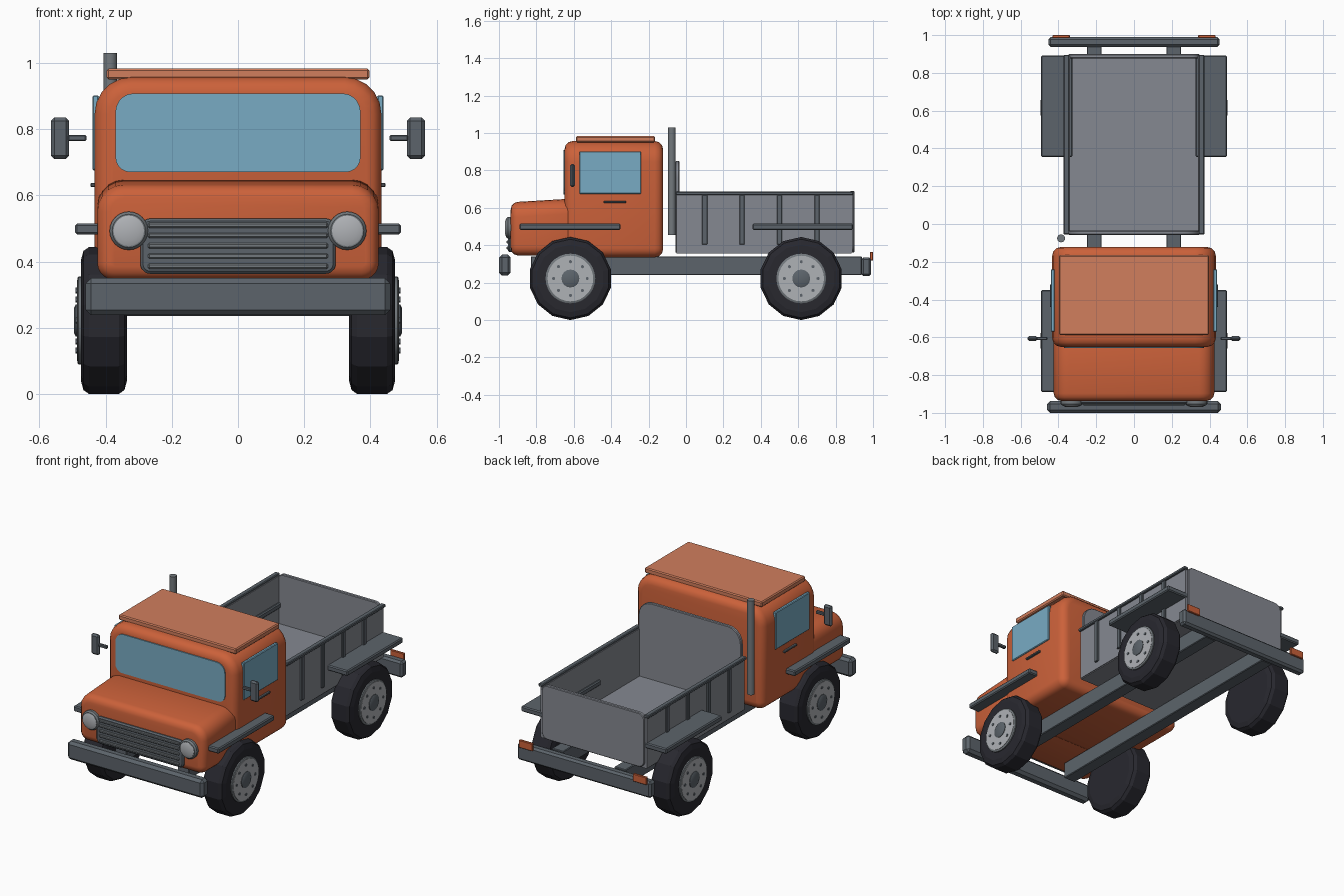
import bpy, bmesh, math
from mathutils import Vector

if "Cube" in bpy.data.objects:
    bpy.data.objects.remove(bpy.data.objects["Cube"], do_unlink=True)


def material(name, r, g, b):
    m = bpy.data.materials.new(name)
    m.use_nodes = True
    m.diffuse_color = (r, g, b, 1)
    m.node_tree.nodes["Principled BSDF"].inputs["Base Color"].default_value = (r, g, b, 1)
    return m


ORANGE = material("orange paint", 0.60, 0.12, 0.042)
ROOF = material("pale orange", 0.64, 0.21, 0.11)
SLATE = material("slate trim", 0.107, 0.127, 0.147)
BED = material("bed grey", 0.235, 0.25, 0.283)
METAL = material("dull metal", 0.17, 0.19, 0.205)
GLASS = material("blue glass", 0.19, 0.41, 0.55)
RUBBER = material("tyre rubber", 0.021, 0.021, 0.028)
RIM = material("light rim", 0.43, 0.445, 0.468)


def finish(bm, name, mat, smooth=True):
    bmesh.ops.recalc_face_normals(bm, faces=bm.faces)
    me = bpy.data.meshes.new(name)
    bm.to_mesh(me)
    bm.free()
    me.materials.append(mat)
    if smooth:
        me.shade_smooth()
        me.set_sharp_from_angle(angle=math.radians(35))
    ob = bpy.data.objects.new(name, me)
    bpy.context.collection.objects.link(ob)
    return ob


def box(name, x, y, z, mat, bevel=0.0, seg=1, axis=None, top=0.0, bottom=0.0):
    """Box between ranges; edges along axis get top/bottom corner radii, then all sharp edges a bevel."""
    bm = bmesh.new()
    bmesh.ops.create_cube(bm, size=1)
    for v in bm.verts:
        v.co = Vector([sum(r) / 2 + c * (r[1] - r[0]) for c, r in zip(v.co, (x, y, z))])
    mid = sum(z) / 2
    if axis is not None:
        for radius, upper in ((top, True), (bottom, False)):
            edges = [e for e in bm.edges
                     if abs((e.verts[0].co - e.verts[1].co).normalized()[axis]) > 0.99
                     and (e.verts[0].co.z > mid) == upper
                     and e.calc_face_angle() > 1]
            if radius:
                bmesh.ops.bevel(bm, geom=edges, offset=radius, segments=5,
                                profile=0.5, affect='EDGES', clamp_overlap=True)
    if bevel:
        sharp = [e for e in bm.edges if e.calc_face_angle() > 1]
        bmesh.ops.bevel(bm, geom=sharp, offset=bevel, segments=seg,
                        profile=0.5, affect='EDGES', clamp_overlap=True)
    return finish(bm, name, mat)


def lathe(name, centre, direction, profile, mat, sides=24, smooth=True):
    """Closed solid turned about an axis from (offset, radius) pairs."""
    bm = bmesh.new()
    d = Vector(direction).normalized()
    u = Vector((0, 1, 0)) if abs(d.z) > 0.9 else Vector((0, 0, 1))
    w = d.cross(u)
    rings = []
    for off, r in profile:
        angles = [2 * math.pi * i / sides for i in range(sides)]
        rings.append([bm.verts.new(Vector(centre) + d * off + (u * math.cos(a) + w * math.sin(a)) * r)
                      for a in angles])
    for a, b in zip(rings, rings[1:]):
        for i in range(sides):
            j = (i + 1) % sides
            bm.faces.new((a[i], a[j], b[j], b[i]))
    bm.faces.new(rings[0])
    bm.faces.new(rings[-1])
    return finish(bm, name, mat, smooth)


def span(s, a, b):
    """Range mirrored to side s."""
    return (a, b) if s > 0 else (-b, -a)


# Cab, hood and roof
box("cab", (-0.433, 0.433), (-0.65, -0.122), (0.335, 0.957), ORANGE,
    bevel=0.045, seg=3, axis=1, top=0.11, bottom=0.05)
hood = box("hood", (-0.425, 0.425), (-0.937, -0.59), (0.345, 0.648), ORANGE,
           bevel=0.04, seg=3, axis=1, top=0.08, bottom=0.05)
for v in hood.data.vertices:
    if v.co.z > 0.5 and v.co.y < -0.8:
        v.co.z -= 0.016
box("roof_panel", (-0.397, 0.397), (-0.588, -0.165), (0.95, 0.983), ROOF, bevel=0.006)
box("windshield", (-0.37, 0.37), (-0.656, -0.64), (0.67, 0.908), GLASS,
    axis=1, top=0.055, bottom=0.045)

# Grille and front bumper
box("grille", (-0.295, 0.295), (-0.952, -0.92), (0.363, 0.53), SLATE,
    bevel=0.008, axis=1, top=0.03, bottom=0.03)
for i in range(5):
    zc = 0.386 + i * 0.031
    box("grille_bar", (-0.272, 0.272), (-0.96, -0.945), (zc - 0.008, zc + 0.008), METAL, bevel=0.004)
box("front_bumper", (-0.46, 0.46), (-1.0, -0.937), (0.238, 0.35), SLATE, bevel=0.016)
box("rear_bumper", (-0.453, 0.453), (0.937, 0.99), (0.235, 0.335), SLATE, bevel=0.012)

# Load bed
box("bed_floor", (-0.355, 0.355), (-0.05, 0.885), (0.355, 0.385), BED)
box("headboard", (-0.347, 0.347), (-0.057, -0.035), (0.36, 0.85), BED,
    bevel=0.004, axis=1, top=0.09)
box("tailgate", (-0.347, 0.347), (0.877, 0.9), (0.36, 0.69), BED,
    bevel=0.004, axis=1, top=0.04, bottom=0.04)

# Exhaust stack
lathe("exhaust_stack", (-0.386, -0.076, 0), (0, 0, 1), [(0.455, 0.021), (1.03, 0.021)], METAL, 16)

for s in (1, -1):
    side = "left" if s > 0 else "right"

    # Cab details
    box(side + "_window", span(s, 0.42, 0.44), (-0.57, -0.24), (0.675, 0.902), GLASS, bevel=0.004)
    box(side + "_door_handle", span(s, 0.425, 0.446), (-0.44, -0.32), (0.625, 0.637), SLATE, bevel=0.003)
    box(side + "_mirror", span(s, 0.51, 0.565), (-0.62, -0.594), (0.71, 0.835), SLATE, bevel=0.01)
    box(side + "_mirror_arm", span(s, 0.458, 0.515), (-0.615, -0.597), (0.764, 0.783), SLATE, bevel=0.004)
    lathe(side + "_headlight_ring", (s * 0.33, -0.92, 0.493), (0, -1, 0),
          [(0, 0.058), (0.032, 0.058), (0.042, 0.05)], METAL)
    lathe(side + "_headlight_lens", (s * 0.33, -0.92, 0.493), (0, -1, 0),
          [(0, 0.046), (0.043, 0.046), (0.049, 0.03)], RIM)

    # Chassis, fenders and tail lights
    box(side + "_frame_rail", span(s, 0.172, 0.25), (-0.83, 0.94), (0.24, 0.34), SLATE, bevel=0.004)
    box(side + "_front_fender", span(s, 0.40, 0.492), (-0.89, -0.35), (0.482, 0.515), SLATE, bevel=0.006)
    box(side + "_rear_fender", span(s, 0.325, 0.492), (0.355, 0.893), (0.482, 0.515), SLATE, bevel=0.006)
    box(side + "_tail_light", span(s, 0.34, 0.432), (0.984, 1.0), (0.318, 0.365), ORANGE, bevel=0.003)

    # Bed wall with top rail and stakes
    box(side + "_bed_wall", span(s, 0.338, 0.36), (-0.05, 0.89), (0.36, 0.675), BED)
    box(side + "_bed_top_rail", span(s, 0.343, 0.373), (-0.055, 0.895), (0.668, 0.687), SLATE, bevel=0.004)
    for yc in (0.1, 0.3, 0.5, 0.7):
        box(side + "_bed_stake", span(s, 0.355, 0.371), (yc - 0.014, yc + 0.014), (0.403, 0.67), SLATE,
            bevel=0.003)

    # Wheels
    for end, yc in (("front", -0.618), ("rear", 0.616)):
        n = side + "_" + end
        hub = (s * 0.405, yc, 0.222)
        out = (s, 0, 0)
        lathe(n + "_tyre", hub, out,
              [(-0.07, 0.14), (-0.07, 0.18), (-0.062, 0.21), (-0.045, 0.222),
               (0.045, 0.222), (0.062, 0.21), (0.07, 0.18), (0.07, 0.14)], RUBBER, 14, False)
        lathe(n + "_rim_ring", hub, out, [(0.06, 0.133), (0.077, 0.133), (0.08, 0.128)], METAL, 28)
        lathe(n + "_rim", hub, out, [(0.06, 0.122), (0.082, 0.122)], RIM, 28)
        lathe(n + "_hub_cap", hub, out, [(0.06, 0.048), (0.085, 0.048), (0.09, 0.038)], SLATE, 16)
        for i in range(8):
            a = math.tau * i / 8
            lathe(n + "_wheel_bolt", (hub[0], yc + 0.09 * math.sin(a), 0.222 + 0.09 * math.cos(a)),
                  out, [(0.07, 0.009), (0.086, 0.009)], SLATE, 6)
